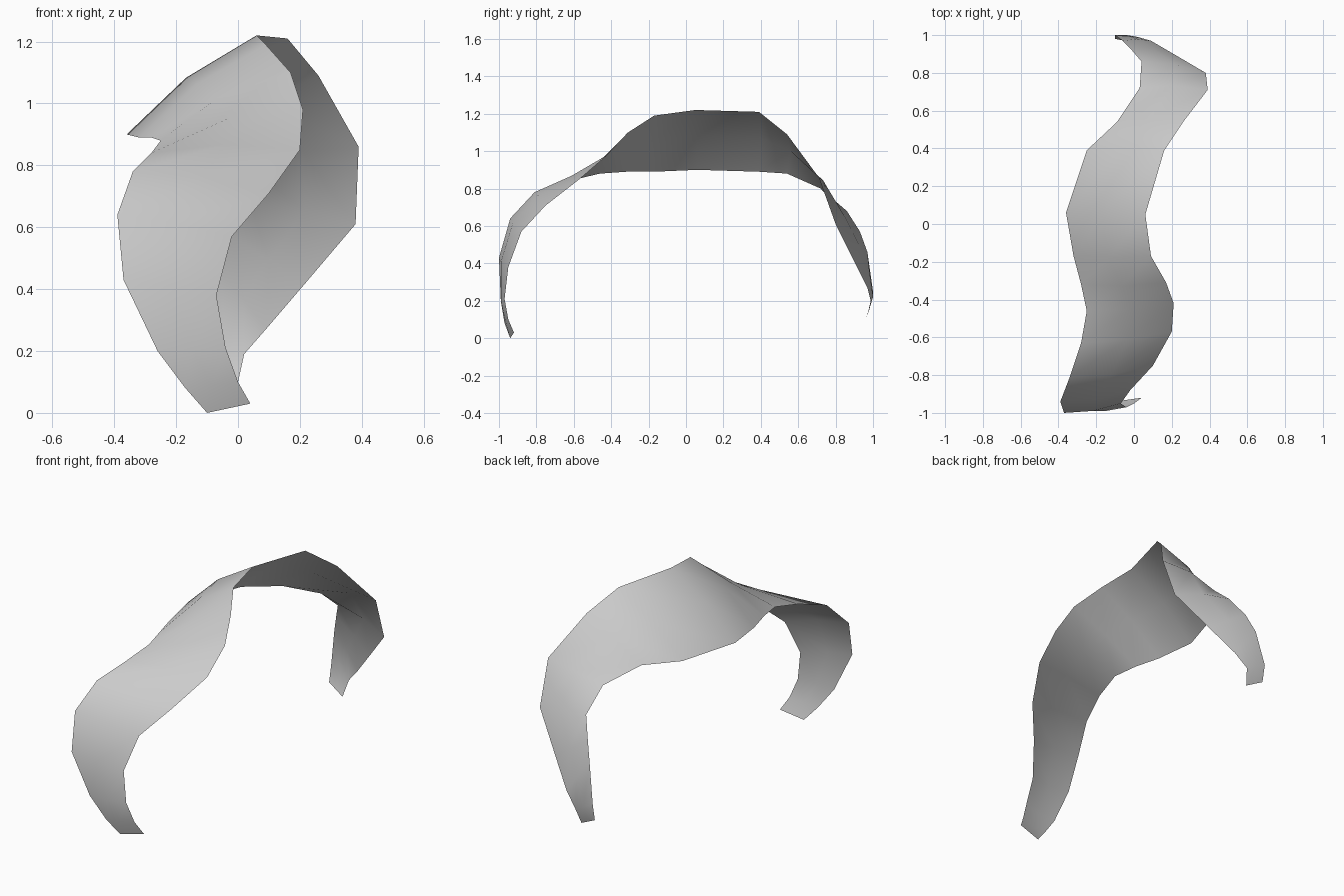
import bpy
import bmesh
import math
from mathutils import Vector

# Remove only the default cube
default_cube = bpy.data.objects.get("Cube")
if default_cube:
    bpy.data.objects.remove(default_cube, do_unlink=True)

# The two long rims of the ribbon, from the front tip to the back tip (hundredths)
right_rim = [
    (-10, -94, 0), (-17, -97, 8), (-26, -99, 20), (-37, -100, 43), (-39, -94, 64),
    (-34, -81, 78), (-28, -63, 84), (-25, -46, 88), (-28, -32, 89), (-32, -17, 89),
    (-36, 6, 90), (-25, 39, 89), (-9, 54, 88), (3, 72, 80), (4, 86, 68),
    (-2, 93, 57), (-6, 97, 46), (-10, 100, 25), (-10, 98, 15),
]
left_rim = [
    (4, -92, 3), (0, -95, 10), (-4, -97, 21), (-7, -95, 38), (-2, -88, 57),
    (10, -75, 71), (20, -57, 85), (21, -42, 98), (17, -31, 110), (9, -17, 119),
    (6, 5, 122), (16, 39, 121), (26, 54, 109), (39, 71, 86), (38, 80, 61),
    (21, 90, 41), (9, 97, 27), (2, 99, 19), (0, 96, 10),
]


def to_units(rim):
    """Scale a rim from hundredths to scene units."""
    return [Vector(point) / 100 for point in rim]


def make_material(name, shade):
    """Create a plain matte grey material."""
    material = bpy.data.materials.new(name)
    material.use_nodes = True
    colour = (shade, shade, shade, 1)
    material.diffuse_color = colour
    shader = material.node_tree.nodes["Principled BSDF"]
    shader.inputs["Base Color"].default_value = colour
    shader.inputs["Roughness"].default_value = 0.8
    return material


def outward_direction(side_a, side_b, index):
    """Outer normal of the ribbon at one cross-section."""
    before = max(index - 1, 0)
    after = min(index + 1, len(side_a) - 1)
    along = side_a[after] + side_b[after] - side_a[before] - side_b[before]
    across = side_b[index] - side_a[index]
    return across.cross(along).normalized()


def build_ribbon(name, side_a, side_b, bulge, material):
    """Bridge two rims with a middle row that swells outward."""
    bm = bmesh.new()
    rows = []
    last = len(side_a) - 1
    for index, (a, b) in enumerate(zip(side_a, side_b)):
        swell = bulge * math.sin(math.pi * index / last)
        middle = (a + b) / 2 + outward_direction(side_a, side_b, index) * swell
        rows.append([bm.verts.new(point) for point in (a, middle, b)])

    # Join neighbouring cross-sections with quads facing outward
    for row, next_row in zip(rows, rows[1:]):
        for k in range(len(row) - 1):
            face = bm.faces.new((row[k], row[k + 1], next_row[k + 1], next_row[k]))
            face.smooth = True

    mesh = bpy.data.meshes.new(name)
    bm.to_mesh(mesh)
    bm.free()
    mesh.materials.append(material)
    ribbon = bpy.data.objects.new(name, mesh)
    bpy.context.collection.objects.link(ribbon)
    return ribbon


# Twisted, arched ribbon with open ends
light_grey = make_material("light_grey", 0.6)
build_ribbon("curved_ribbon", to_units(right_rim), to_units(left_rim), 0.03, light_grey)
